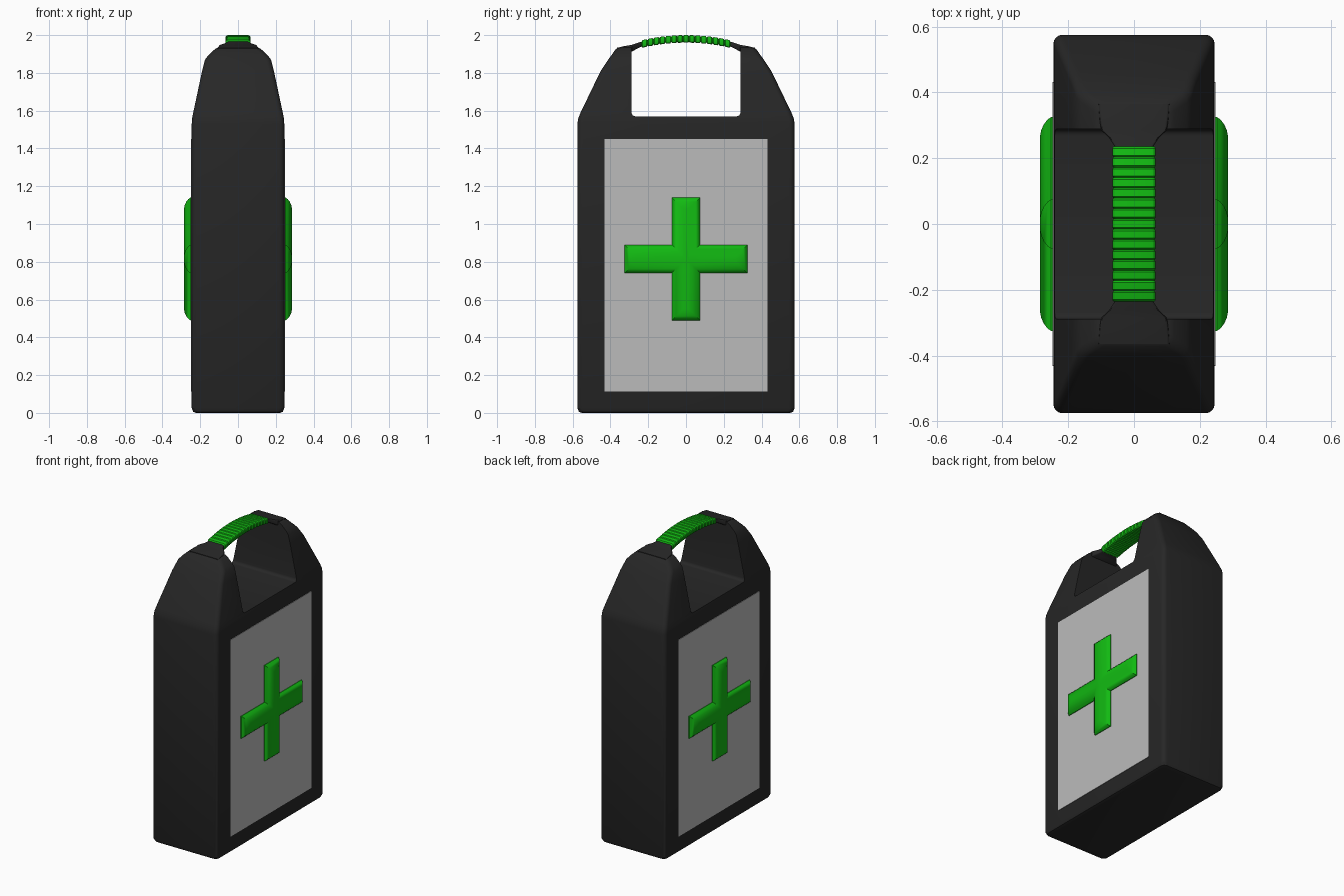
import bpy, bmesh, math

if "Cube" in bpy.data.objects:
    bpy.data.objects.remove(bpy.data.objects["Cube"])


def material(name, rgb):
    m = bpy.data.materials.new(name)
    m.diffuse_color = (*rgb, 1)
    m.use_nodes = True
    m.node_tree.nodes["Principled BSDF"].inputs["Base Color"].default_value = m.diffuse_color
    return m


BLACK = material("black plastic", (0.02, 0.02, 0.02))
GREY = material("grey panel", (0.5, 0.5, 0.5))
GREEN = material("green trim", (0.006, 0.49, 0.006))


def loft(name, rings, mat):
    """Skin a stack of equal-length closed rings and cap both ends."""
    bm = bmesh.new()
    rows = [[bm.verts.new(p) for p in ring] for ring in rings]
    n = len(rows[0])
    for a, b in zip(rows, rows[1:]):
        for i in range(n):
            j = (i + 1) % n
            bm.faces.new((a[i], a[j], b[j], b[i]))
    bm.faces.new(rows[0])
    bm.faces.new(rows[-1])
    bmesh.ops.recalc_face_normals(bm, faces=bm.faces)
    me = bpy.data.meshes.new(name)
    bm.to_mesh(me)
    bm.free()
    ob = bpy.data.objects.new(name, me)
    bpy.context.collection.objects.link(ob)
    me.materials.append(mat)
    return ob


def smooth(ob, angle=30):
    bpy.ops.object.select_all(action='DESELECT')
    ob.select_set(True)
    bpy.context.view_layer.objects.active = ob
    bpy.ops.object.shade_smooth_by_angle(angle=math.radians(angle))


def round_rect(hx, hy, r, steps=4):
    """Outline of a rectangle with rounded corners."""
    pts = []
    for k, (sx, sy) in enumerate([(1, 1), (-1, 1), (-1, -1), (1, -1)]):
        for s in range(steps + 1):
            a = math.pi / 2 * (k + s / steps)
            pts.append((sx * (hx - r) + r * math.cos(a),
                        sy * (hy - r) + r * math.sin(a)))
    return pts


# Body with tapered shoulders
profile = [(0.222, 0.552, 0), (0.237, 0.567, 0.006), (0.245, 0.575, 0.025),
           (0.245, 0.575, 1.53), (0.243, 0.57, 1.56), (0.237, 0.558, 1.59),
           (0.19, 0.452, 1.81), (0.175, 0.412, 1.87), (0.16, 0.397, 1.89),
           (0.122, 0.372, 1.926), (0.106, 0.355, 1.935)]
body = loft("case_body", [[(x, y, z) for x, y in round_rect(hx, hy, 0.028)]
                          for hx, hy, z in profile], BLACK)

# Hand opening cut through the top
hole = round_rect(0.288, 0.3, 0.02)
cutter = loft("opening_cutter", [[(x, y, z + 1.87) for y, z in hole]
                                 for x in (-0.4, 0.4)], BLACK)
cutter.hide_render = True
mod = body.modifiers.new("opening", 'BOOLEAN')
mod.object = cutter
mod.solver = 'EXACT'
bpy.context.view_layer.objects.active = body
bpy.ops.object.modifier_apply(modifier=mod.name)
bpy.data.objects.remove(cutter)
smooth(body)


# Handle: black core flaring into the shoulders
def section(y, hx, z, hz, r):
    return [(x, y, z + dz) for x, dz in round_rect(hx, hz, r, 3)]


def arc(y):
    return 1.98 - 0.5 * y * y


ends = [(0.365, 0.108, 1.917, 0.016), (0.33, 0.106, 1.923, 0.018),
        (0.285, 0.1, 1.931, 0.018), (0.262, 0.076, 1.942, 0.015),
        (0.235, 0.058, arc(0.235), 0.013)]
mid = [(y, 0.055, arc(y), 0.012) for y in (0.16, 0.08, 0, -0.08, -0.16)]
stations = ends + mid + [(-y, a, z, h) for y, a, z, h in reversed(ends)]
smooth(loft("handle_core", [section(*s, 0.008) for s in stations], BLACK))

# Ribbed grip
ribs, half = 15, 0.235
pitch = 2 * half / ribs
rings = []
for i in range(ribs):
    for t, d in ((0.0, 0.006), (0.16, 0.0), (0.84, 0.0), (1.0, 0.006)):
        y = -half + (i + t) * pitch
        if t == 0.0 and i:
            continue
        rings.append(section(y, 0.066 - d * 0.6, arc(y), 0.02 - d, 0.012))
smooth(loft("handle_grip", rings, GREEN), 25)


# Crosses and panels on both wide sides
def cross(w, l):
    return [(l, -w), (l, w), (w, w), (w, l), (-w, l), (-w, w),
            (-l, w), (-l, -w), (-w, -w), (-w, -l), (w, -l), (w, -w)]


steps = [(0, 0.235), (0, 0.252), (0.008, 0.263), (0.022, 0.274),
         (0.04, 0.282), (0.06, 0.286)]
for side, sx in (("right", 1), ("left", -1)):
    loft(side + "_panel", [[(sx * x, y, z + 0.782)
                            for y, z in round_rect(0.432, 0.668, 0.002, 1)]
                           for x in (0.243, 0.248)], GREY)
    smooth(loft(side + "_cross", [[(sx * x, y, z + 0.815)
                                   for y, z in cross(0.075 - i, 0.325 - i)]
                                  for i, x in steps], GREEN), 35)
